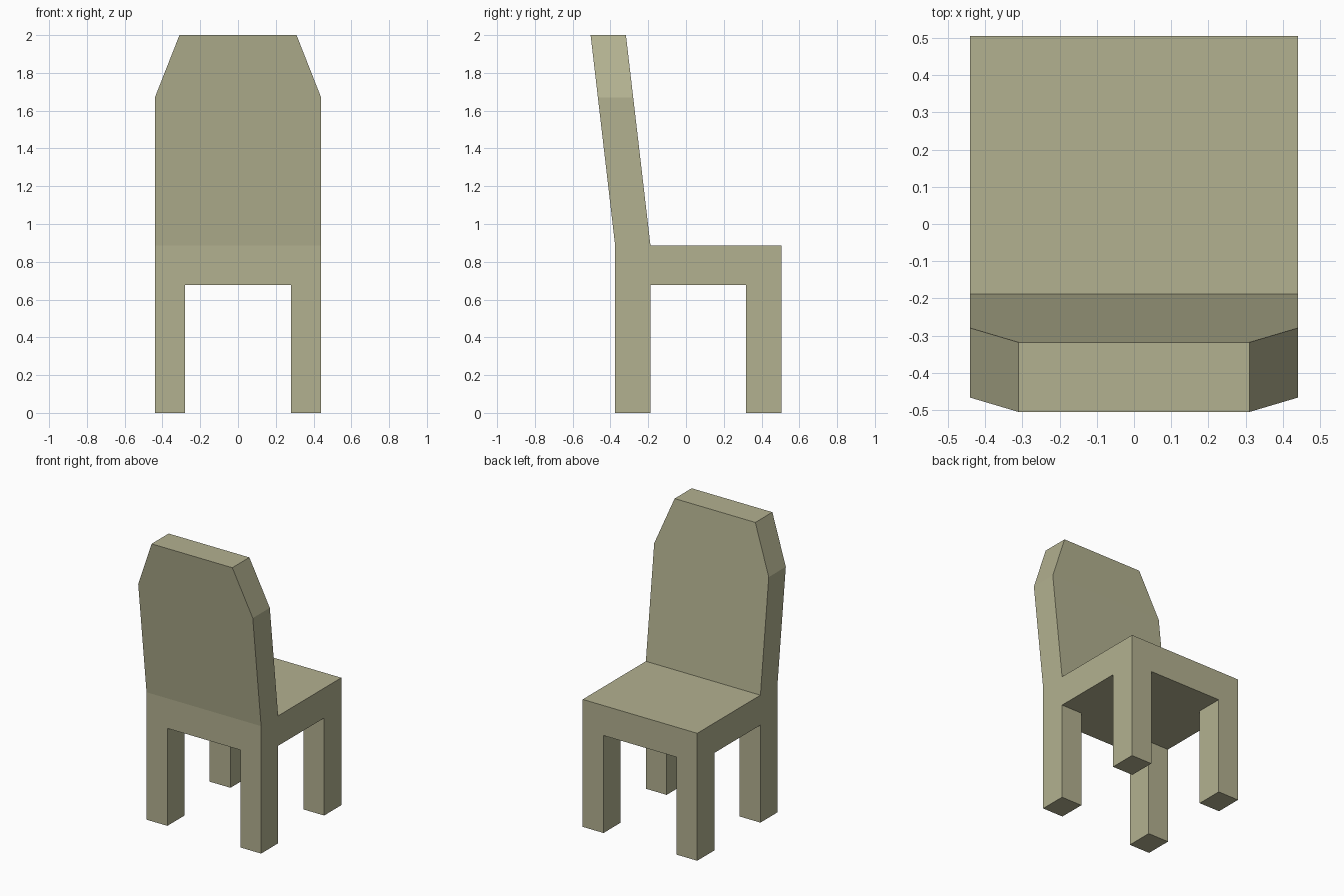
import bpy, bmesh
from mathutils import Vector

if "Cube" in bpy.data.objects:
    bpy.data.objects.remove(bpy.data.objects["Cube"])

W, LEG_X = 0.44, 0.28                  # half width, inner leg edge
Y0, Y1, Y2, Y3 = -0.375, -0.188, 0.317, 0.505
Z_UNDER, Z_SEAT = 0.677, 0.885

bm = bmesh.new()


def extrude(face, dz, dy=0.0, x_scale=1.0):
    """Extrude one face, then shift it and narrow it in x."""
    new = bmesh.ops.extrude_discrete_faces(bm, faces=[face])["faces"][0]
    for v in new.verts:
        v.co = Vector((v.co.x * x_scale, v.co.y + dy, v.co.z + dz))
    return new


# Seat block, sliced where the legs and backrest begin
bmesh.ops.create_cube(bm, size=1.0)
for v in bm.verts:
    v.co = Vector((v.co.x * 2 * W,
                   Y0 if v.co.y < 0 else Y3,
                   Z_UNDER if v.co.z < 0 else Z_SEAT))
cuts = [((x, 0, 0), (1, 0, 0)) for x in (-LEG_X, LEG_X)]
cuts += [((0, y, 0), (0, 1, 0)) for y in (Y1, Y2)]
for co, no in cuts:
    bmesh.ops.bisect_plane(bm, geom=bm.verts[:] + bm.edges[:] + bm.faces[:],
                           plane_co=co, plane_no=no)
bm.normal_update()

# Four legs from the corner cells underneath
corners = []
for f in bm.faces:
    c = f.calc_center_median()
    if f.normal.z < -0.9 and abs(c.x) > LEG_X and not Y1 < c.y < Y2:
        corners.append(f)
for f in corners:
    extrude(f, -Z_UNDER)

# Leaning backrest with tapered top corners
row = [f for f in bm.faces
       if f.normal.z > 0.9 and f.calc_center_median().y < Y1]
back = bmesh.ops.dissolve_faces(bm, faces=row)["region"][0]
back = extrude(back, 1.67 - Z_SEAT, dy=-0.0915)
extrude(back, 0.33, dy=-0.0385, x_scale=0.31 / W)

# Merge coplanar cells into clean flat faces
bmesh.ops.dissolve_limit(bm, angle_limit=0.01, verts=bm.verts[:], edges=bm.edges[:])
bmesh.ops.recalc_face_normals(bm, faces=bm.faces[:])

mesh = bpy.data.meshes.new("chair")
bm.to_mesh(mesh)
bm.free()
chair = bpy.data.objects.new("chair", mesh)
bpy.context.collection.objects.link(chair)

mat = bpy.data.materials.new("khaki")
mat.diffuse_color = (0.45, 0.44, 0.28, 1.0)
mat.use_nodes = True
mat.node_tree.nodes["Principled BSDF"].inputs["Base Color"].default_value = mat.diffuse_color
mesh.materials.append(mat)
